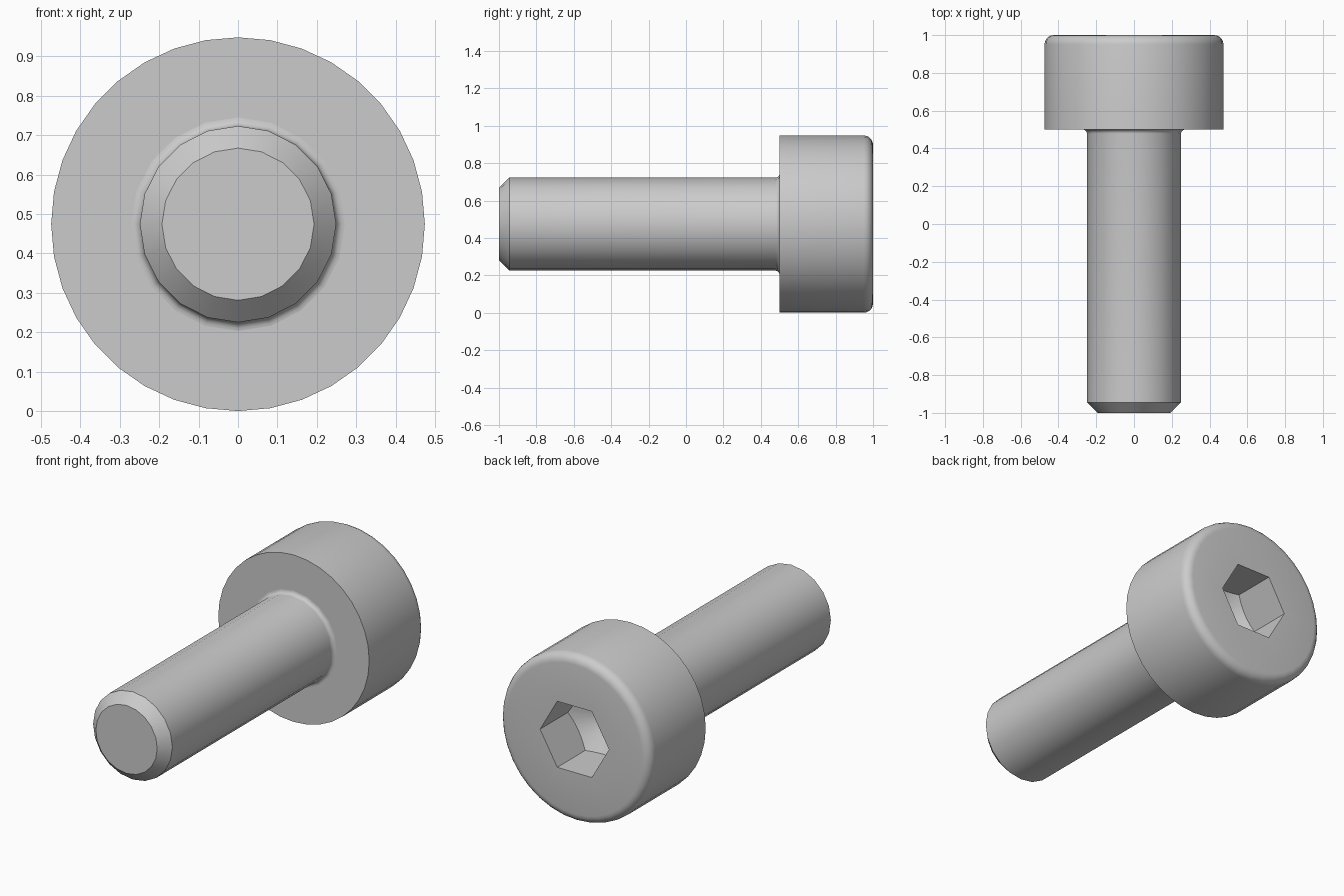
import bpy, bmesh
from math import sin, cos, pi, sqrt, radians

cube = bpy.data.objects.get("Cube")
if cube:
    bpy.data.objects.remove(cube, do_unlink=True)

HEAD_R = 0.474
AXIS_Z = HEAD_R
SHANK_R = 0.249
HEX_FLAT = 0.1875                 # centre to flat of the socket
HEX_CORNER = HEX_FLAT * 2 / sqrt(3)
SOCKET_DEPTH = 0.25

steel = bpy.data.materials.new("steel grey")
steel.use_nodes = True
grey = (0.6, 0.6, 0.6, 1)
steel.diffuse_color = grey
steel.node_tree.nodes["Principled BSDF"].inputs["Base Color"].default_value = grey


def loft(name, rings, sides):
    """Join rings around the y axis; each ring maps an angle to (radius, y)."""
    bm = bmesh.new()
    loops = []
    for ring in rings:
        loop = []
        for i in range(sides):
            a = 2 * pi * i / sides
            r, y = ring(a)
            loop.append(bm.verts.new((r * cos(a), y, AXIS_Z + r * sin(a))))
        loops.append(loop)
    for low, high in zip(loops, loops[1:]):
        for i in range(sides):
            j = (i + 1) % sides
            bm.faces.new((low[i], low[j], high[j], high[i]))
    bm.faces.new(loops[0])
    bm.faces.new(loops[-1])
    bmesh.ops.remove_doubles(bm, verts=bm.verts, dist=1e-5)
    bmesh.ops.recalc_face_normals(bm, faces=bm.faces)
    mesh = bpy.data.meshes.new(name)
    bm.to_mesh(mesh)
    bm.free()
    mesh.materials.append(steel)
    obj = bpy.data.objects.new(name, mesh)
    bpy.context.collection.objects.link(obj)
    bpy.ops.object.select_all(action="DESELECT")
    obj.select_set(True)
    bpy.context.view_layer.objects.active = obj
    bpy.ops.object.shade_smooth_by_angle(angle=radians(30))
    return obj


def circle(r, y):
    return lambda a: (r, y)


def arc(r, y, size, start, end, steps=5):
    """Rings along a quarter-round in the profile."""
    angles = [start + (end - start) * i / steps for i in range(steps + 1)]
    return [circle(r + size * cos(t), y + size * sin(t)) for t in angles]


def hex_radius(a):
    return HEX_FLAT / cos(a % (pi / 3) - pi / 6)


# Shank: chamfered tip, plain rod, small fillet under the head
FILLET = 0.022
shank = [circle(0.193, -1), circle(SHANK_R, -0.944)]
shank += arc(SHANK_R + FILLET, 0.5 - FILLET, FILLET, pi, pi / 2)
shank += [circle(SHANK_R + FILLET, 0.52)]
loft("shank", shank, 20)


# Head: rounded rear rim, hexagonal socket with a conical floor
def socket_rim(a):
    return hex_radius(a), 1


def socket_floor(a):
    r = hex_radius(a)
    return r, 1 - SOCKET_DEPTH - (HEX_CORNER - r) / sqrt(3)


ROUND = 0.05
head = [circle(HEAD_R, 0.5)]
head += arc(HEAD_R - ROUND, 1 - ROUND, ROUND, 0, pi / 2)
head += [socket_rim, socket_floor]
head += [circle(0.004, 1 - SOCKET_DEPTH - HEX_CORNER / sqrt(3))]
loft("head", head, 36)
